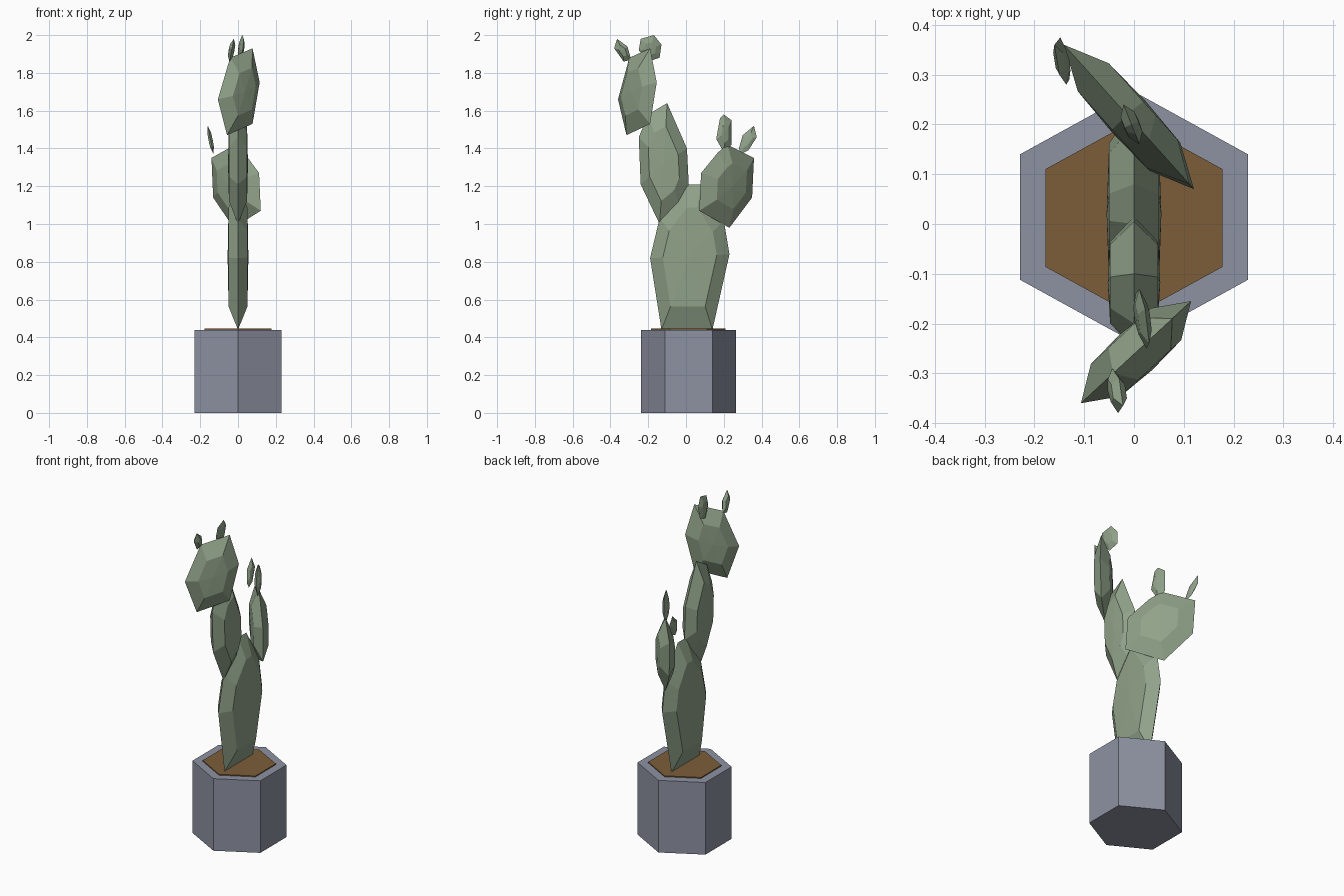
import bpy, bmesh, math
from mathutils import Vector

if "Cube" in bpy.data.objects:
    bpy.data.objects.remove(bpy.data.objects["Cube"])


def material(name, rgb):
    m = bpy.data.materials.new(name)
    m.diffuse_color = (*rgb, 1)
    m.use_nodes = True
    m.node_tree.nodes["Principled BSDF"].inputs["Base Color"].default_value = m.diffuse_color
    return m


green = material("cactus_green", (0.28, 0.36, 0.25))
clay = material("pot_blue_grey", (0.27, 0.29, 0.36))
earth = material("soil_brown", (0.20, 0.11, 0.04))


def hexagon(name, radius, z0, z1, y, mat, stretch=1.0):
    """Six-sided prism with corners pointing front and back."""
    bpy.ops.mesh.primitive_cylinder_add(vertices=6, radius=radius, depth=z1 - z0,
                                        location=(0, y, (z0 + z1) / 2))
    ob = bpy.context.object
    ob.name = name
    ob.scale.x = stretch
    ob.data.materials.append(mat)


def pad(name, outline, thick, inner, x=0.0, turn=0.0, lean=0.0):
    """Faceted lens from a side outline (y, z).
    turn and lean give the change of x along y and z."""
    n = len(outline)
    cy = (min(p[0] for p in outline) + max(p[0] for p in outline)) / 2
    cz = (min(p[1] for p in outline) + max(p[1] for p in outline)) / 2
    normal = Vector((1, -turn, -lean)).normalized()

    def place(y, z, off):
        dy, dz = y - cy, z - cz
        return Vector((x + turn * dy + lean * dz, y, z)) + normal * off

    bm = bmesh.new()
    rim = [bm.verts.new(place(y, z, 0)) for y, z in outline]
    for side in (1, -1):
        ring = [bm.verts.new(place(cy + (y - cy) * inner, cz + (z - cz) * inner,
                                   side * thick)) for y, z in outline]
        mid = bm.verts.new(place(cy, cz, side * thick * 1.1))
        for i in range(n):
            j = (i + 1) % n
            bm.faces.new((rim[i], rim[j], ring[j]))
            bm.faces.new((rim[i], ring[j], ring[i]))
            bm.faces.new((ring[i], ring[j], mid))
    bmesh.ops.recalc_face_normals(bm, faces=bm.faces)
    me = bpy.data.meshes.new(name)
    bm.to_mesh(me)
    bm.free()
    me.materials.append(green)
    bpy.context.collection.objects.link(bpy.data.objects.new(name, me))


# Pot and soil
hexagon("pot", 0.252, 0.0, 0.44, 0.014, clay, 1.05)
hexagon("soil", 0.196, 0.40, 0.446, 0.012, earth, 1.05)

# Large pads
pad("main_pad", [(-0.13, 0.44), (-0.19, 0.82), (-0.14, 1.03), (0.0, 1.21),
                 (0.08, 1.21), (0.20, 1.02), (0.23, 0.84), (0.14, 0.44)], 0.05, 0.68)
pad("front_pad", [(-0.14, 1.0), (-0.24, 1.21), (-0.25, 1.46), (-0.20, 1.58),
                  (-0.10, 1.64), (0.005, 1.40), (0.015, 1.20), (-0.03, 1.09)],
    0.048, 0.62)
pad("back_pad", [(0.07, 1.07), (0.08, 1.27), (0.17, 1.38), (0.22, 1.42),
                 (0.36, 1.35), (0.35, 1.14), (0.23, 0.98)],
    0.042, 0.55, x=-0.01, turn=-0.9)
pad("top_pad", [(-0.315, 1.47), (-0.36, 1.66), (-0.30, 1.88), (-0.19, 1.93),
                (-0.155, 1.75), (-0.19, 1.53)],
    0.044, 0.55, x=0.004, turn=1.08)

# Small buds
pad("top_bud_front", [(-0.365, 1.98), (-0.38, 1.93), (-0.33, 1.86),
                      (-0.29, 1.87), (-0.31, 1.94)],
    0.014, 0.5, x=-0.034, lean=0.2)
pad("top_bud_back", [(-0.24, 1.98), (-0.17, 2.0), (-0.13, 1.95), (-0.14, 1.88),
                     (-0.20, 1.86), (-0.25, 1.92)],
    0.012, 0.5, x=0.017, turn=-0.15, lean=0.12)
pad("back_bud_inner", [(0.16, 1.45), (0.18, 1.56), (0.20, 1.58), (0.24, 1.55),
                       (0.24, 1.42), (0.20, 1.38)],
    0.015, 0.5, x=-0.005, turn=-0.4)
pad("back_bud_outer", [(0.28, 1.40), (0.30, 1.47), (0.36, 1.52), (0.375, 1.46),
                       (0.33, 1.39), (0.29, 1.37)],
    0.01, 0.5, x=-0.145, lean=-0.2)
